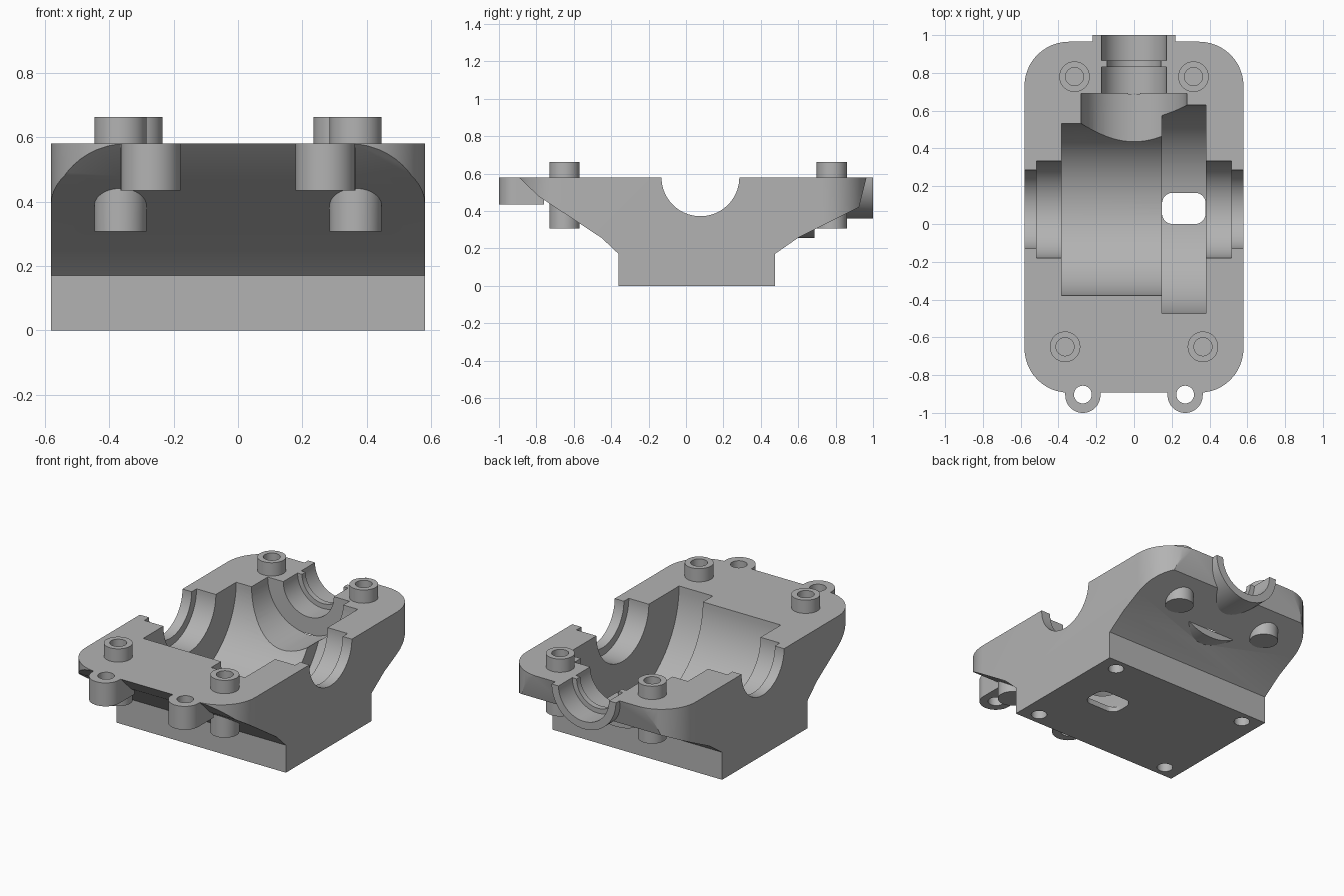
import bpy
from math import sin, cos, pi, radians
from mathutils import Vector

cube = bpy.data.objects.get("Cube")
if cube:
    bpy.data.objects.remove(cube, do_unlink=True)

grey = bpy.data.materials.new("cast grey")
grey.use_nodes = True
grey.diffuse_color = (0.45, 0.45, 0.45, 1)
grey.node_tree.nodes["Principled BSDF"].inputs["Base Color"].default_value = (0.45, 0.45, 0.45, 1)

TOP = 0.58      # parting face height
AXLE_Y = 0.077  # main bore centre


def prism(name, pts, lo, hi, axis="z"):
    """Extrude a closed 2D outline along one axis."""
    place = {"x": lambda a, b, t: (t, a, b),
             "y": lambda a, b, t: (a, t, b),
             "z": lambda a, b, t: (a, b, t)}[axis]
    n = len(pts)
    verts = [place(a, b, t) for t in (lo, hi) for a, b in pts]
    faces = [tuple(range(n))[::-1], tuple(range(n, 2 * n))]
    faces += [(i, (i + 1) % n, n + (i + 1) % n, n + i) for i in range(n)]
    mesh = bpy.data.meshes.new(name)
    mesh.from_pydata(verts, [], faces)
    if axis == "y":
        mesh.flip_normals()
    mesh.materials.append(grey)
    ob = bpy.data.objects.new(name, mesh)
    bpy.context.collection.objects.link(ob)
    return ob


def arc(cx, cy, r, a0, a1, n):
    return [(cx + r * cos(radians(a0 + (a1 - a0) * i / n)),
             cy + r * sin(radians(a0 + (a1 - a0) * i / n))) for i in range(n + 1)]


def cylinder(name, cx, cy, r, lo, hi, axis="z", n=64):
    return prism(name, arc(cx, cy, r, 0, 360, n)[:-1], lo, hi, axis)


def rounded(x0, x1, y0, y1, r, n=12):
    pts = []
    for k, (x, y) in enumerate([(x1 - r, y1 - r), (x0 + r, y1 - r),
                                (x0 + r, y0 + r), (x1 - r, y0 + r)]):
        pts += arc(x, y, r, 90 * k, 90 * k + 90, n)
    return pts


def combine(target, tool, operation):
    mod = target.modifiers.new("combine", "BOOLEAN")
    mod.operation, mod.solver, mod.object = operation, "EXACT", tool
    bpy.context.view_layer.update()
    graph = bpy.context.evaluated_depsgraph_get()
    result = bpy.data.meshes.new_from_object(target.evaluated_get(graph))
    target.modifiers.clear()
    target.data = result
    bpy.data.objects.remove(tool, do_unlink=True)


def add(tool):
    combine(body, tool, "UNION")


def cut(tool):
    combine(body, tool, "DIFFERENCE")


# Housing: rounded plan outline limited by the sloping side profile
body = prism("gearbox_housing", rounded(-0.58, 0.58, -0.893, 0.965, 0.235), -0.1, 0.61)
side = [(-0.36, 0), (0.475, 0), (0.475, 0.17), (0.6, 0.257), (0.925, 0.42), (0.965, TOP),
        (0.965, 0.64), (-0.893, 0.64), (-0.893, TOP), (-0.79, 0.48), (-0.45, 0.255), (-0.36, 0.17)]
combine(body, prism("side_profile", side, -0.8, 0.8, "x"), "INTERSECT")

# Front lugs
for s in (-1, 1):
    x = s * 0.271
    lug = arc(x, -0.907, 0.093, 180, 360, 24) + [(x + 0.093, -0.76), (x - 0.093, -0.76)]
    add(prism("front_lug", lug, 0.435, 0.605))

# Rear shaft collar and bulge under the rear recess
add(cylinder("rear_collar", 0, TOP, 0.22, 0.8, 1.0, "y"))
add(cylinder("recess_bulge", 0, TOP, 0.325, 0.45, 0.686, "y"))

# Flat parting face
cut(prism("parting_cut", [(-1, -1.2), (1, -1.2), (1, 1.2), (-1, 1.2)], TOP, 1.2))

# Screw bosses
bosses = [(s * x, y) for s in (-1, 1) for x, y in ((0.315, 0.78), (0.365, -0.65))]
for x, y in bosses:
    add(cylinder("screw_boss", x, y, 0.081, 0.307, 0.662, n=40))

# Cross shaft and gear chambers
for r, x0, x1 in ((0.455, -0.385, 0.2), (0.552, 0.149, 0.38),
                  (0.256, -0.517, 0.517), (0.208, -0.7, 0.7)):
    cut(cylinder("chamber", AXLE_Y, TOP, r, x0, x1, "x", 96))

# Rear shaft bores with retaining lip
for r, y0, y1 in ((0.28, 0.1, 0.69), (0.173, 0.3, 0.83), (0.173, 0.865, 1.2), (0.143, 0.31, 1.1)):
    cut(cylinder("rear_bore", 0, TOP, r, y0, y1, "y"))

# Screw holes, lug holes, base holes and drain slot
for x, y in bosses:
    cut(cylinder("screw_hole", x, y, 0.048, 0.38, 0.8, n=32))
for s in (-1, 1):
    cut(cylinder("lug_hole", s * 0.271, -0.903, 0.047, 0.3, 0.8, n=32))
    for y in (-0.285, 0.4):
        cut(cylinder("base_hole", s * 0.47, y, 0.045, -0.1, 0.15, n=32))
cut(prism("drain_slot", rounded(0.149, 0.379, 0, 0.165, 0.055), -0.1, 0.3))

# Smooth curved walls, sharp edges
bpy.ops.object.select_all(action="DESELECT")
body.select_set(True)
bpy.context.view_layer.objects.active = body
bpy.ops.object.shade_smooth_by_angle(angle=radians(25))
